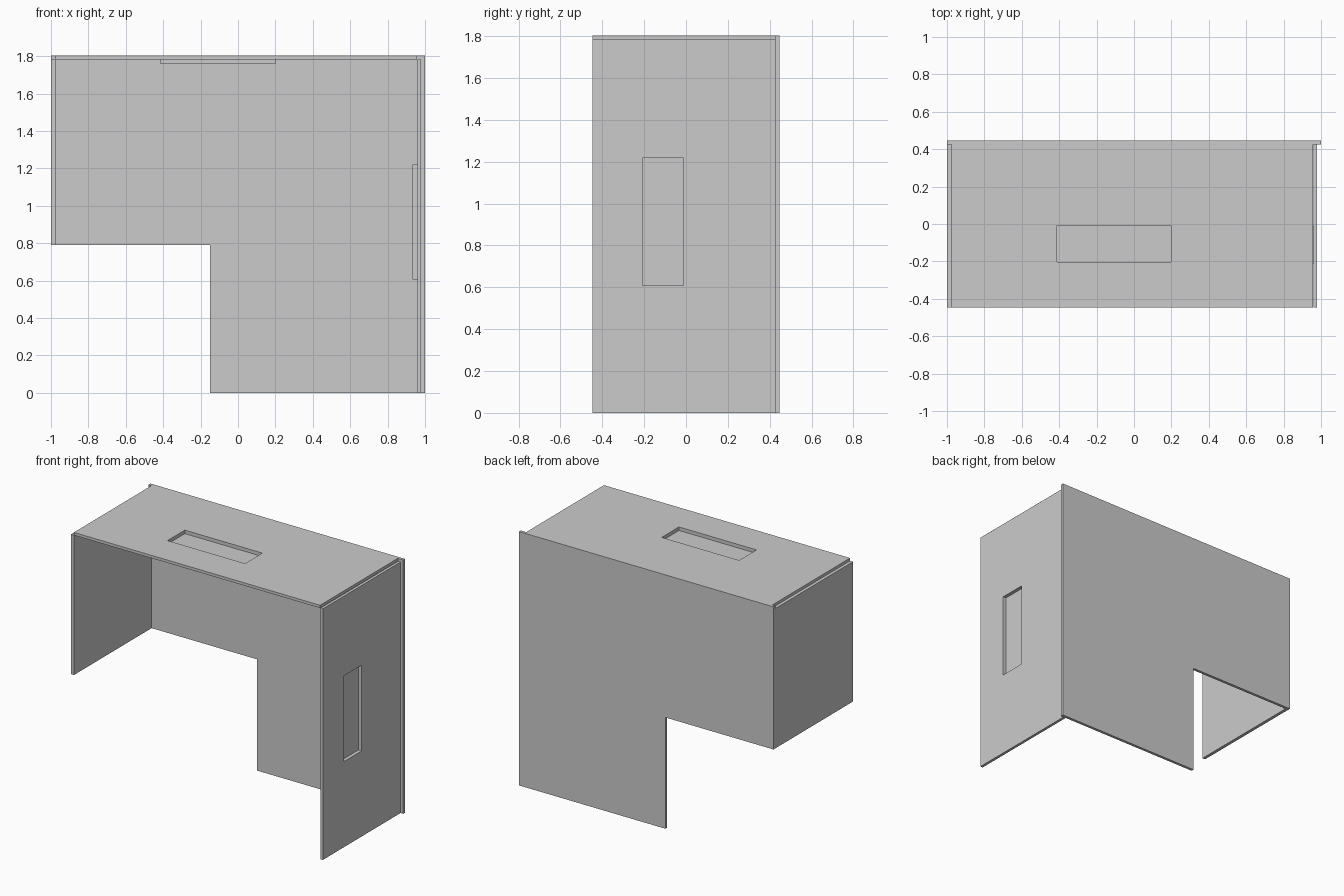
import bpy, bmesh
from mathutils import Matrix, Vector

if "Cube" in bpy.data.objects:
    bpy.data.objects.remove(bpy.data.objects["Cube"])

T = 0.02        # sheet thickness
DEPTH = 0.025   # depth of the pressed hand recesses
TOP = 1.803
Y0, Y1 = -0.446, 0.446


def finish(name, bm):
    bmesh.ops.recalc_face_normals(bm, faces=bm.faces)
    me = bpy.data.meshes.new(name)
    bm.to_mesh(me)
    bm.free()
    ob = bpy.data.objects.new(name, me)
    bpy.context.collection.objects.link(ob)
    return ob


def prism(name, profile, direction):
    """Flat outline extruded along a vector."""
    bm = bmesh.new()
    face = bm.faces.new([bm.verts.new(p) for p in profile])
    ext = bmesh.ops.extrude_face_region(bm, geom=[face])["geom"]
    bmesh.ops.translate(bm, vec=Vector(direction),
                        verts=[v for v in ext if isinstance(v, bmesh.types.BMVert)])
    return finish(name, bm)


def recessed_panel(name, u, v, matrix):
    """Sheet in local u,v (outer side at w = 0) with a pressed rectangular recess."""
    bm = bmesh.new()
    rims = []
    for w, inset in ((0, 0.003), (-T, 0)):
        us = (u[0], u[1] + inset, u[2] - inset, u[3])
        vs = (v[0], v[1] + inset, v[2] - inset, v[3])
        g = [[bm.verts.new((a, b, w)) for b in vs] for a in us]
        for i in range(3):
            for j in range(3):
                if (i, j) != (1, 1):
                    bm.faces.new((g[i][j], g[i + 1][j], g[i + 1][j + 1], g[i][j + 1]))
        # pressed pocket: floor and four walls
        hole = [g[1][1], g[2][1], g[2][2], g[1][2]]
        floor = [bm.verts.new(p.co - Vector((0, 0, DEPTH))) for p in hole]
        bm.faces.new(floor)
        for k in range(4):
            n = (k + 1) % 4
            bm.faces.new((hole[k], hole[n], floor[n], floor[k]))
        rims.append([g[0][0], g[1][0], g[2][0], g[3][0], g[3][1], g[3][2],
                     g[3][3], g[2][3], g[1][3], g[0][3], g[0][2], g[0][1]])
    # sheet edges
    for k in range(12):
        n = (k + 1) % 12
        bm.faces.new((rims[0][k], rims[0][n], rims[1][n], rims[1][k]))
    bm.transform(matrix)
    return finish(name, bm)


# L-shaped back panel
prism("back_panel",
      [(x, Y1, z) for x, z in ((-1, TOP), (1, TOP), (1, 0), (-0.15, 0),
                               (-0.15, 0.79), (-1, 0.79))], (0, -T, 0))

# Short left panel
prism("left_panel",
      [(-1, y, z) for y, z in ((Y0, 0.79), (Y1 - T, 0.79),
                               (Y1 - T, TOP - T), (Y0, TOP - T))], (T + 0.003, 0, 0))

# Top panel with recess
recessed_panel("top_panel", (-0.977, -0.415, 0.2, 0.957), (Y0, -0.205, -0.005, Y1 - T),
               Matrix.Translation((0, 0, TOP)))

# Full-height right panel with recess (local u,v,w become y,z,x)
axes = Matrix(((0, 0, 1, 0.979), (1, 0, 0, 0), (0, 1, 0, 0), (0, 0, 0, 1)))
recessed_panel("right_panel", (Y0, -0.21, -0.01, Y1 - T), (0, 0.605, 1.22, TOP - T), axes)
